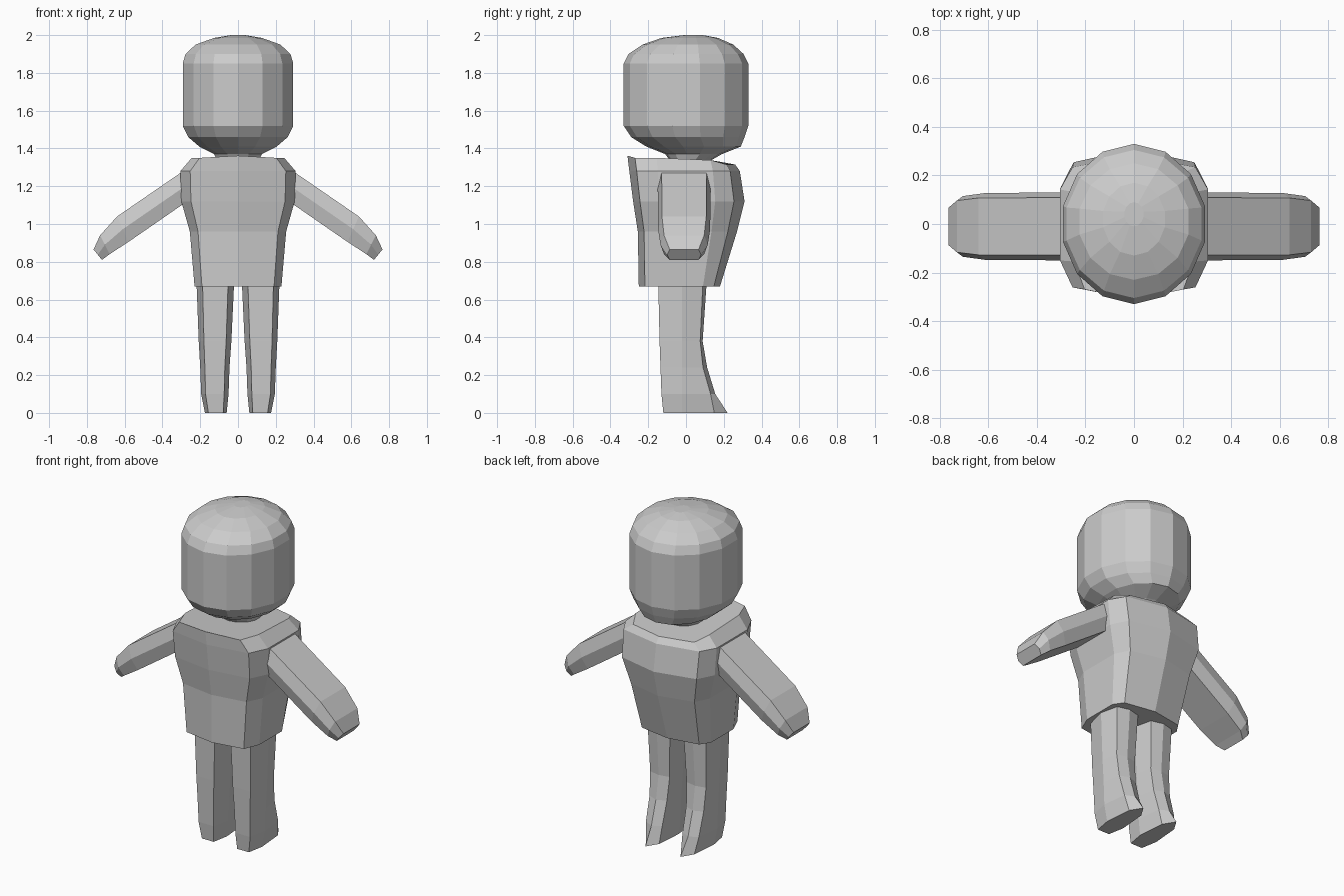
import bpy
import bmesh
from math import sin, cos, tau

cube = bpy.data.objects.get("Cube")
if cube:
    bpy.data.objects.remove(cube, do_unlink=True)

GREY = (0.6, 0.6, 0.6, 1)
grey = bpy.data.materials.new("plain grey")
grey.use_nodes = True
grey.diffuse_color = GREY
grey.node_tree.nodes["Principled BSDF"].inputs["Base Color"].default_value = GREY


def loft(name, rings):
    """Skin a list of equal-length point rings into a closed, flat shaded part."""
    bm = bmesh.new()
    loops = [[bm.verts.new(p) for p in ring] for ring in rings]
    n = len(loops[0])
    for a, b in zip(loops, loops[1:]):
        for i in range(n):
            j = (i + 1) % n
            bm.faces.new((a[i], a[j], b[j], b[i]))
    bm.faces.new(loops[0][::-1])
    bm.faces.new(loops[-1])
    bmesh.ops.recalc_face_normals(bm, faces=bm.faces)
    mesh = bpy.data.meshes.new(name)
    bm.to_mesh(mesh)
    bm.free()
    mesh.materials.append(grey)
    obj = bpy.data.objects.new(name, mesh)
    bpy.context.collection.objects.link(obj)
    return obj


def mirrored(half):
    """Complete a section, given from front centre to back centre, across x."""
    return half + [(-x, y, z) for x, y, z in half[-2:0:-1]]


# Head: rounded barrel with a narrow neck, as z, x radius, y radius, y shift
SIDES = 14
head = [(1.33, .11, .10, .02), (1.37, .13, .15, .04), (1.41, .21, .25, .04),
        (1.46, .27, .30, .01), (1.52, .30, .33, 0), (1.85, .30, .33, 0),
        (1.90, .285, .305, 0), (1.95, .23, .24, .01), (1.985, .13, .15, .02),
        (2.0, .04, .05, .04)]
loft("head", [[(rx * sin(tau * i / SIDES), cy + ry * cos(tau * i / SIDES), z)
               for i in range(SIDES)] for z, rx, ry, cy in head])

# Torso: tapered shirt with a pointed back, as z, half width, front, back
torso = [(.67, .23, -.25, .18), (.96, .255, -.255, .27), (1.12, .30, -.28, .31),
         (1.28, .305, -.30, .285), (1.35, .245, -.31, .26)]
rings = []
for z, w, front, back in torso:
    drop = .035 if z > 1.3 else 0
    rings.append(mirrored([
        (0, front, z + drop / 3), (w * .83, front * .87, z),
        (w, front * .5, z), (w, back * .5, z - drop / 3),
        (w * .83, back * .82, z - drop), (0, back, z - drop)]))
loft("torso", rings)

# Arms: flat hexagonal sleeves, as top x, top z, bottom x, bottom z, half width
arm = [(.24, 1.315, .24, 1.14, .14), (.64, 1.04, .58, .905, .138),
       (.73, .94, .68, .84, .125), (.765, .865, .72, .81, .09)]
for side, label in ((1, "left"), (-1, "right")):
    rings = []
    for tx, tz, bx, bz, w in arm:
        mx, mz = (tx + bx) / 2, (tz + bz) / 2
        section = [(tx, -w * .85, tz), (tx, w * .85, tz), (mx, w, mz),
                   (bx, w * .85, bz), (bx, -w * .85, bz), (mx, -w, mz)]
        rings.append([(side * x, y - .01, z) for x, y, z in section])
    loft(label + "_arm", rings)

# Legs: seven-sided, toes out behind, as z, inner x, outer x, front, heel, tip
leg = [(0, .06, .175, -.12, .15, .22), (.10, .05, .195, -.13, .13, .155),
       (.24, .045, .20, -.135, .09, .112), (.38, .035, .208, -.14, .075, .088),
       (.70, .02, .22, -.147, .09, .11)]
for side, label in ((1, "left"), (-1, "right")):
    rings = []
    for z, inner, outer, front, heel, tip in leg:
        c, h = (inner + outer) / 2, (outer - inner) / 2
        section = [(-.68, front), (.68, front), (1, -.02), (.75, heel),
                   (0, tip), (-.75, heel), (-1, -.02)]
        rings.append([(side * (c + h * x), y, z) for x, y in section])
    loft(label + "_leg", rings)
